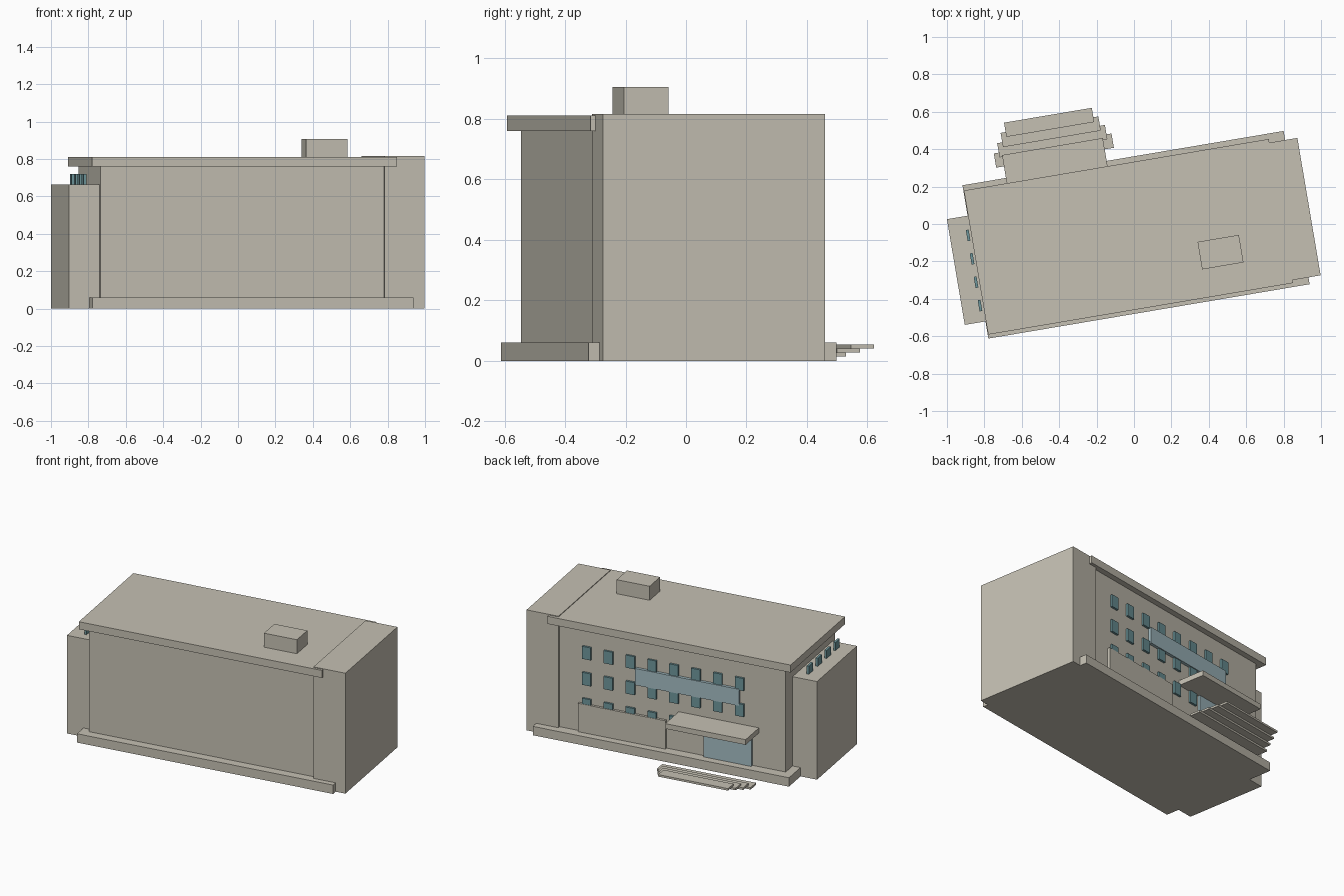
import bpy
import bmesh
from math import radians
from mathutils import Matrix, Vector

cube = bpy.data.objects.get("Cube")
if cube:
    bpy.data.objects.remove(cube, do_unlink=True)

# The whole building is turned slightly about the vertical axis
TURN = Matrix.Rotation(radians(9.6), 4, 'Z')


def material(name, rgb):
    m = bpy.data.materials.new(name)
    m.use_nodes = True
    colour = (*rgb, 1.0)
    m.diffuse_color = colour
    m.node_tree.nodes["Principled BSDF"].inputs["Base Color"].default_value = colour
    return m


STONE = material("beige stone", (0.56, 0.53, 0.45))
WINDOW = material("teal window", (0.155, 0.305, 0.33))
GLASS = material("pale blue glass", (0.37, 0.51, 0.55))


def boxes(name, mat, spans):
    """One object from boxes, each given as (x range, y range, z range)."""
    bm = bmesh.new()
    for span in spans:
        centre = Vector([(a + b) / 2 for a, b in span])
        size = Vector([b - a for a, b in span])
        bmesh.ops.create_cube(bm, size=1.0,
                              matrix=TURN @ Matrix.LocRotScale(centre, None, size))
    mesh = bpy.data.meshes.new(name)
    bm.to_mesh(mesh)
    bm.free()
    mesh.materials.append(mat)
    ob = bpy.data.objects.new(name, mesh)
    bpy.context.scene.collection.objects.link(ob)
    return ob


def around(c, width):
    return (c - width / 2, c + width / 2)


WALL = 0.29     # rear wall plane
FLOOR = 0.06    # top of the plinth

# Main masses
boxes("plinth", STONE, [((-0.87, 0.872), (-0.474, 0.357), (0, FLOOR))])
boxes("main_body", STONE, [((-0.816, 0.75), (-0.415, WALL), (0.03, 0.765))])
boxes("roof_slab", STONE, [((-0.867, 0.786), (-0.453, 0.328), (0.76, 0.811))])
boxes("left_tower", STONE, [((0.721, 0.938), (-0.437, 0.308), (0, 0.816))])
boxes("right_annex", STONE, [((-0.982, -0.80), (-0.381, 0.192), (0, 0.665))])
boxes("roof_hut", STONE, [((0.319, 0.543), (-0.30, -0.151), (0.80, 0.906))])

# Rear window grid
boxes("rear_windows", WINDOW,
      [(around(0.534 - 0.1486 * i, 0.06), (WALL - 0.01, WALL + 0.014),
        around(0.60 - 0.176 * row, 0.085))
       for row in range(3) for i in range(8)])

# Small windows above the annex
boxes("annex_windows", WINDOW,
      [((-0.892, -0.877), around(0.088 - 0.127 * i, 0.06), (0.635, 0.72))
       for i in range(4)])

# Rear glazing, low wall and entrance canopy
boxes("glass_band", GLASS, [((-0.506, 0.201), (WALL, 0.31), (0.455, 0.567))])
boxes("entrance_glass", GLASS, [((-0.591, -0.264), (WALL, 0.308), (FLOOR, 0.29))])
boxes("rear_low_wall", STONE, [((-0.006, 0.59), (WALL - 0.01, 0.307), (FLOOR, 0.252))])
boxes("entrance_canopy", STONE, [((-0.634, -0.088), (WALL - 0.01, 0.481), (0.288, 0.323))])

# Entrance steps: thin treads that narrow as they rise outwards
boxes("entrance_steps", STONE,
      [((-0.676 + 0.027 * i, -0.038 - 0.027 * i),
        (0.42 + 0.051 * i, 0.497 + 0.051 * i),
        (0.0137 * i, 0.0137 * (i + 1)))
       for i in range(4)])
